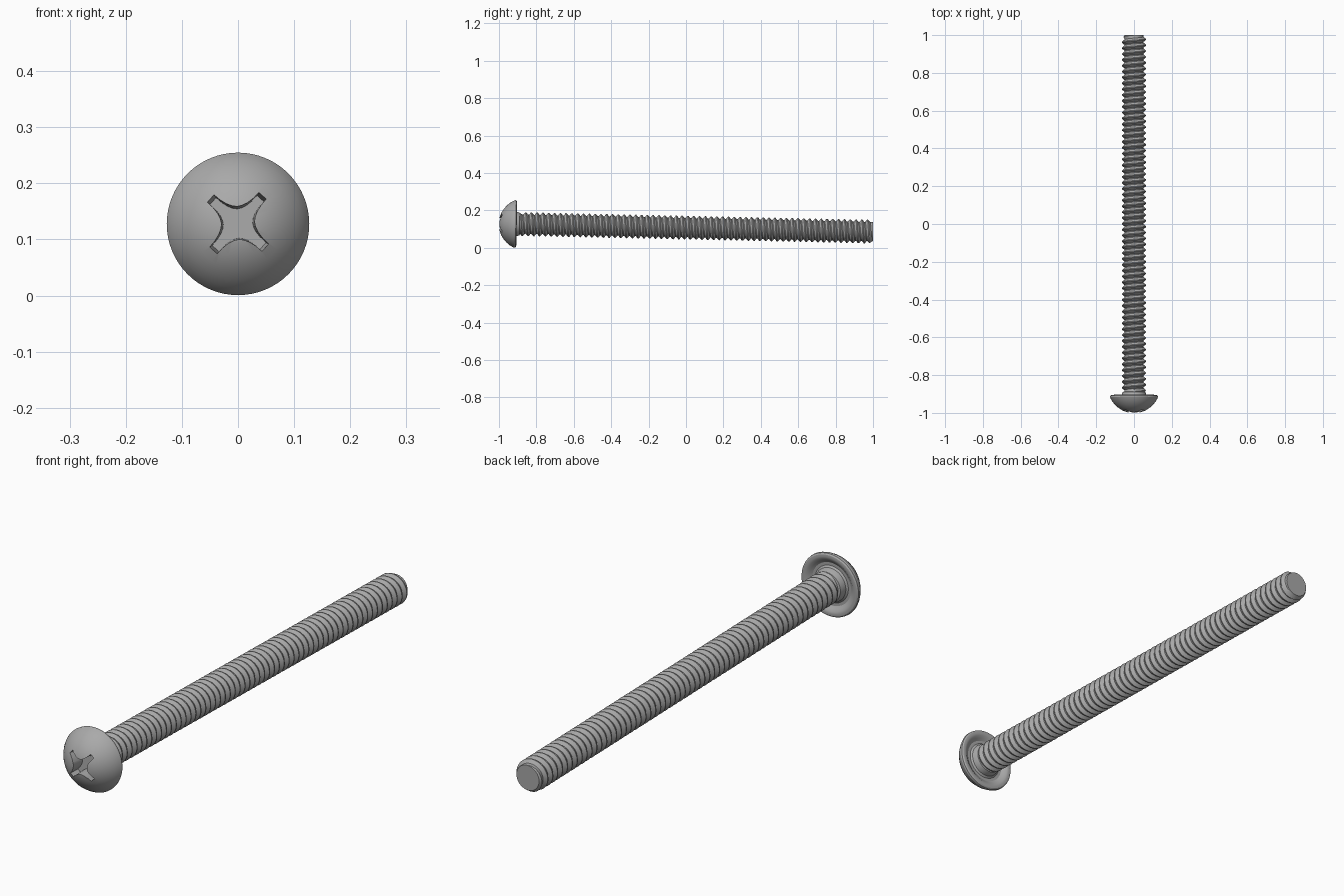
import bpy, bmesh
from math import cos, sin, pi, radians
from mathutils import Matrix

if "Cube" in bpy.data.objects:
    bpy.data.objects.remove(bpy.data.objects["Cube"])

steel = bpy.data.materials.new("grey steel")
steel.use_nodes = True
GREY = (0.4, 0.4, 0.4, 1)
steel.diffuse_color = GREY
steel.node_tree.nodes["Principled BSDF"].inputs["Base Color"].default_value = GREY

# The whole screw droops slightly towards its tip
TILT = Matrix.Translation((0, 0, 0.108)) @ Matrix.Rotation(-0.0215, 4, "X")


def finish(bm, name):
    bmesh.ops.remove_doubles(bm, verts=bm.verts, dist=1e-5)
    bmesh.ops.recalc_face_normals(bm, faces=bm.faces)
    mesh = bpy.data.meshes.new(name)
    bm.to_mesh(mesh)
    bm.free()
    mesh.materials.append(steel)
    obj = bpy.data.objects.new(name, mesh)
    bpy.context.collection.objects.link(obj)
    obj.matrix_world = TILT
    return obj


def select(obj):
    bpy.ops.object.select_all(action="DESELECT")
    obj.select_set(True)
    bpy.context.view_layer.objects.active = obj


def bridge(bm, a, b):
    for i in range(len(a)):
        j = (i + 1) % len(a)
        bm.faces.new((a[i], a[j], b[j], b[i]))


def loft(rings, name):
    """Join closed rings of points and cap both ends."""
    bm = bmesh.new()
    loops = [[bm.verts.new(p) for p in ring] for ring in rings]
    for a, b in zip(loops, loops[1:]):
        bridge(bm, a, b)
    bm.faces.new(loops[0])
    bm.faces.new(loops[-1])
    return finish(bm, name)


def circle(r, y, n=64):
    return [(r * cos(2 * pi * k / n), y, r * sin(2 * pi * k / n)) for k in range(n)]


# Domed head with rounded rim, hollow underside and collar
profile = [(0.012, -1), (0.035, -0.997), (0.06, -0.988), (0.082, -0.974),
           (0.1, -0.958), (0.114, -0.941), (0.123, -0.926), (0.127, -0.917),
           (0.126, -0.91), (0.121, -0.906), (0.113, -0.905), (0.104, -0.907),
           (0.095, -0.914), (0.086, -0.92), (0.074, -0.92), (0.067, -0.914),
           (0.064, -0.9), (0.06, -0.89), (0.05, -0.886)]
head = loft([circle(r, y) for r, y in profile], "head")

# Cross recess: four arms with concave sides, narrowing inwards
half = [(0.068, 0.009), (0.052, 0.0095), (0.038, 0.012), (0.028, 0.016)]
quarter = half + [(0.021, 0.021)] + [(v, u) for u, v in reversed(half)]


def cross(scale, y):
    ring = []
    for k in range(4):
        a = radians(48 + 90 * k)
        ring += [(scale * (u * cos(a) - v * sin(a)), y,
                  scale * (u * sin(a) + v * cos(a))) for u, v in quarter]
    return ring


cutter = loft([cross(1.06, -1.03), cross(0.88, -0.945)], "recess_cutter")
cutter.hide_render = True
cut = head.modifiers.new("recess", "BOOLEAN")
cut.operation = "DIFFERENCE"
cut.solver = "EXACT"
cut.object = cutter
select(head)
bpy.ops.object.modifier_apply(modifier="recess")
bpy.data.objects.remove(cutter)

# Threaded shank: one helical sheet, trimmed and chamfered at the tip
START, END, PITCH, SIDES = -0.9, 1.0, 0.031, 40
thread = [(0, 0.051), (0.15, 0.051), (0.5, 0.0635), (0.65, 0.0635)]
M = len(thread)
turns = int((END - START) / PITCH) + 3
bm = bmesh.new()
grid = []
for a in range(SIDES):
    ang = 2 * pi * a / SIDES
    row = []
    for i in range(turns * M):
        off, r = thread[i % M]
        y = START + PITCH * (i // M - 1 + off + a / SIDES)
        y = min(max(y, START), END)
        r = min(r, 0.05 + 0.7 * (END - y), 0.05 + 0.7 * (y - START))
        row.append(bm.verts.new((r * cos(ang), y, -r * sin(ang))))
    grid.append(row)
for a in range(SIDES):
    last = a == SIDES - 1
    nxt, shift = grid[(a + 1) % SIDES], M if last else 0
    for i in range(turns * M - 1 - shift):
        bm.faces.new((grid[a][i], grid[a][i + 1], nxt[i + 1 + shift], nxt[i + shift]))
# Flat tip
bm.faces.new([bm.verts.new((0.05 * cos(2 * pi * k / SIDES), END,
                            -0.05 * sin(2 * pi * k / SIDES))) for k in range(SIDES)])
bmesh.ops.dissolve_degenerate(bm, edges=bm.edges, dist=1e-6)
shank = finish(bm, "threaded_shank")

for obj in (head, shank):
    select(obj)
    bpy.ops.object.shade_smooth_by_angle(angle=radians(30))
